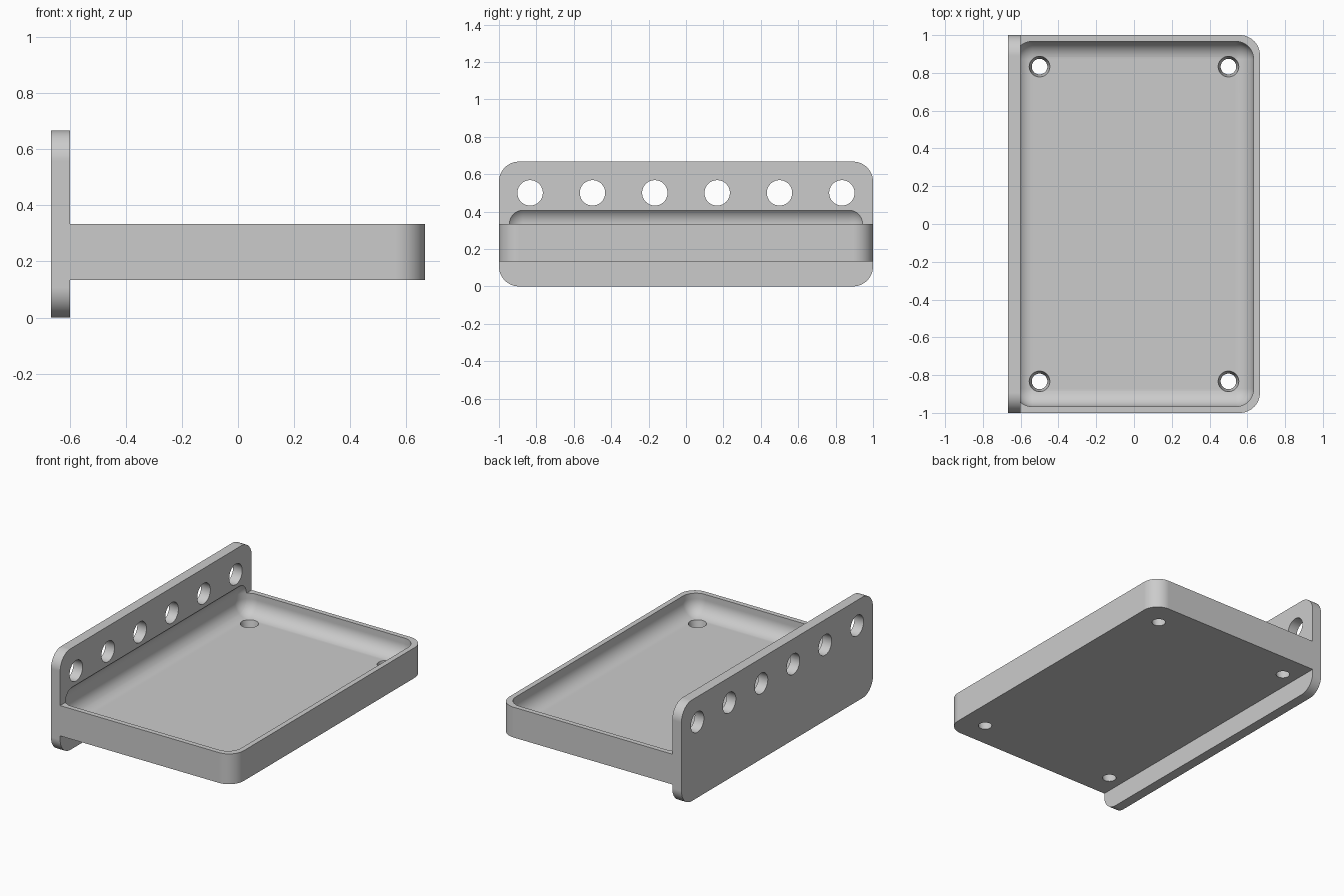
import bpy, bmesh
from math import radians
from mathutils import Matrix, Vector

if "Cube" in bpy.data.objects:
    bpy.data.objects.remove(bpy.data.objects["Cube"], do_unlink=True)

grey = bpy.data.materials.new("light_grey")
grey.use_nodes = True
grey.diffuse_color = (0.6, 0.6, 0.6, 1)
grey.node_tree.nodes["Principled BSDF"].inputs["Base Color"].default_value = (0.6, 0.6, 0.6, 1)


def make_object(name, bm):
    mesh = bpy.data.meshes.new(name)
    bm.to_mesh(mesh)
    bm.free()
    mesh.materials.append(grey)
    obj = bpy.data.objects.new(name, mesh)
    bpy.context.collection.objects.link(obj)
    return obj


def rounded_box(name, low, high, radius, rule):
    """Box between two corners, rounding the edges picked by rule(midpoint, direction)."""
    low, high = Vector(low), Vector(high)
    bm = bmesh.new()
    bmesh.ops.create_cube(bm, size=1)
    for v in bm.verts:
        v.co = Vector([(l + h) / 2 + c * (h - l) for l, h, c in zip(low, high, v.co)])
    edges = []
    for e in bm.edges:
        a, b = (v.co for v in e.verts)
        if rule((a + b) / 2, (b - a).normalized()):
            edges.append(e)
    bmesh.ops.bevel(bm, geom=edges, offset=radius, segments=12,
                    profile=0.5, affect='EDGES', clamp_overlap=False)
    return make_object(name, bm)


def drill(name, r_start, r_end, depth, matrix):
    bm = bmesh.new()
    bmesh.ops.create_cone(bm, cap_ends=True, segments=40, radius1=r_start,
                          radius2=r_end, depth=depth, matrix=matrix)
    return make_object(name, bm)


def cut(tool, *targets):
    tool.hide_render = True
    for target in targets:
        mod = target.modifiers.new("cut", 'BOOLEAN')
        mod.object, mod.operation, mod.solver = tool, 'DIFFERENCE', 'EXACT'
        bpy.context.view_layer.objects.active = target
        bpy.ops.object.modifier_apply(modifier=mod.name)
    bpy.data.objects.remove(tool, do_unlink=True)


# Upright plate with four rounded corners
plate = rounded_box("back_plate", (-0.667, -1, 0), (-0.6, 1, 0.667), 0.107,
                    lambda mid, d: abs(d.x) > 0.9)

# Tray block against the plate, rounded at its two free corners
tray = rounded_box("tray", (-0.6, -1, 0.133), (0.667, 1, 0.333), 0.107,
                   lambda mid, d: abs(d.z) > 0.9 and mid.x > 0)

# Hollow with fully rounded edges, which also scoops into the plate
hollow = rounded_box("hollow", (-0.633, -0.967, 0.2), (0.633, 0.967, 0.43), 0.095,
                     lambda mid, d: True)
cut(hollow, plate, tray)

# Row of holes through the plate
for i in range(6):
    place = Matrix.Translation((-0.633, (i - 2.5) / 3, 0.5)) @ Matrix.Rotation(radians(90), 4, 'Y')
    cut(drill("plate_hole", 0.068, 0.068, 0.2, place), plate)

# Tapered screw holes in the tray floor
for x in (-0.5, 0.5):
    for y in (-0.833, 0.833):
        place = Matrix.Translation((x, y, 0.167))
        cut(drill("screw_hole", 0.038, 0.058, 0.1, place), tray)

# Smooth curves, crisp edges
for part in (plate, tray):
    bpy.ops.object.select_all(action='DESELECT')
    part.select_set(True)
    bpy.context.view_layer.objects.active = part
    bpy.ops.object.shade_smooth_by_angle(angle=radians(30))
    weighted = part.modifiers.new("even_shading", 'WEIGHTED_NORMAL')
    weighted.keep_sharp = True
